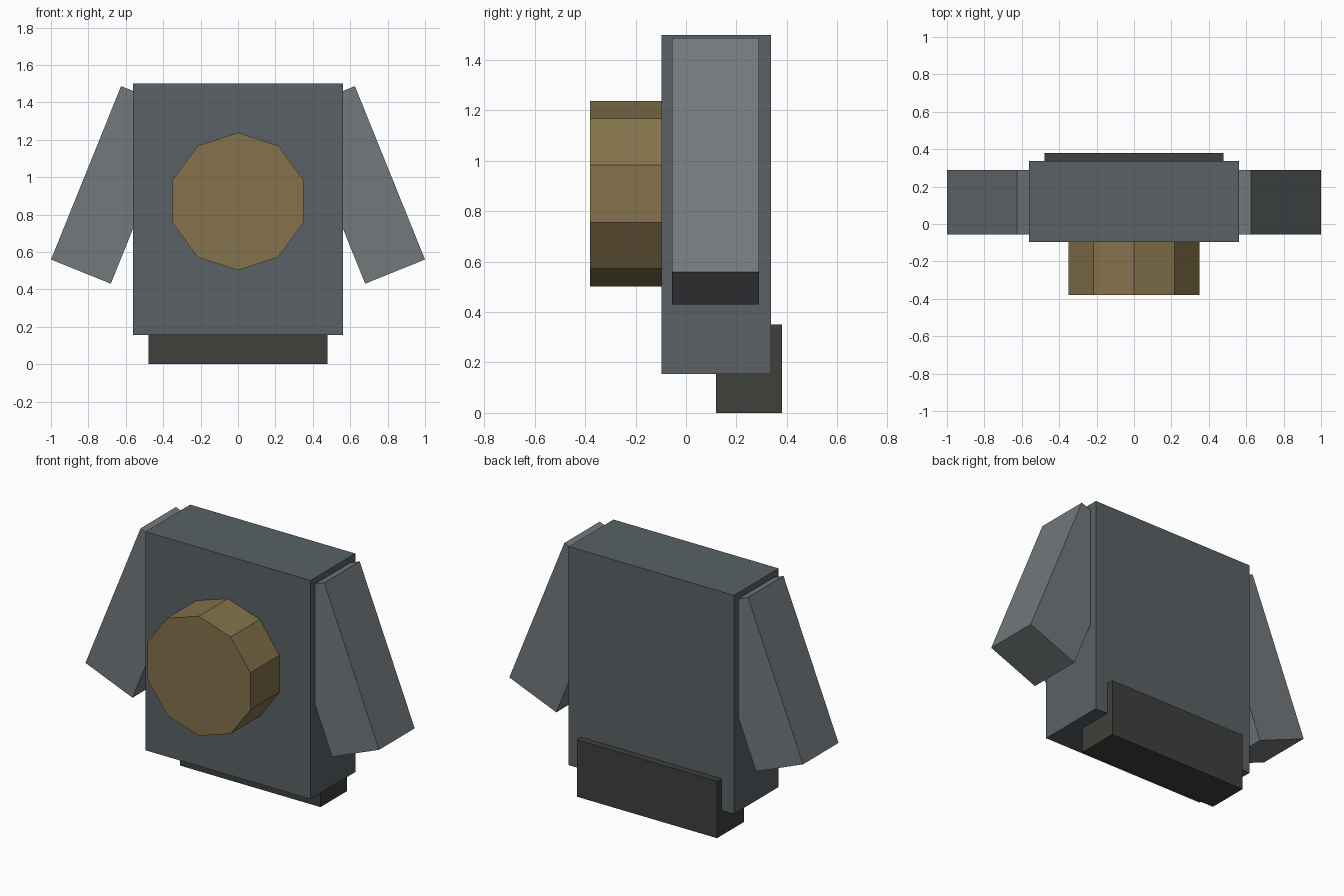
import bpy
from math import radians

if "Cube" in bpy.data.objects:
    bpy.data.objects.remove(bpy.data.objects["Cube"])


def material(name, rgb):
    mat = bpy.data.materials.new(name)
    mat.diffuse_color = (*rgb, 1)
    mat.use_nodes = True
    mat.node_tree.nodes["Principled BSDF"].inputs["Base Color"].default_value = mat.diffuse_color
    return mat


slate = material("slate", (0.10, 0.12, 0.13))
light_slate = material("light_slate", (0.17, 0.19, 0.20))
charcoal = material("charcoal", (0.05, 0.05, 0.045))
bronze = material("bronze", (0.23, 0.17, 0.07))


def box(name, center, size, mat, tilt=0):
    bpy.ops.mesh.primitive_cube_add(size=1, location=center, rotation=(0, radians(tilt), 0))
    ob = bpy.context.object
    ob.name = name
    ob.scale = size
    ob.data.materials.append(mat)
    return ob


# Main slab
box("body", (0, 0.12, 0.8275), (1.124, 0.435, 1.345), slate)

# Foot block at the lower back
box("base", (0, 0.25, 0.175), (0.955, 0.26, 0.35), charcoal)

# Splayed arms, inner corners sunk into the body
for side, s in (("left", -1), ("right", 1)):
    box(side + "_arm", (s * 0.6525, 0.1175, 0.9585), (0.345, 0.345, 1.0), light_slate, -22 * s)

# Ten-sided boss on the front, running slightly into the body
bpy.ops.mesh.primitive_cylinder_add(vertices=10, radius=0.368, depth=0.32,
                                    location=(0, -0.22, 0.87), rotation=(radians(90), 0, 0))
boss = bpy.context.object
boss.name = "front_boss"
boss.data.materials.append(bronze)
